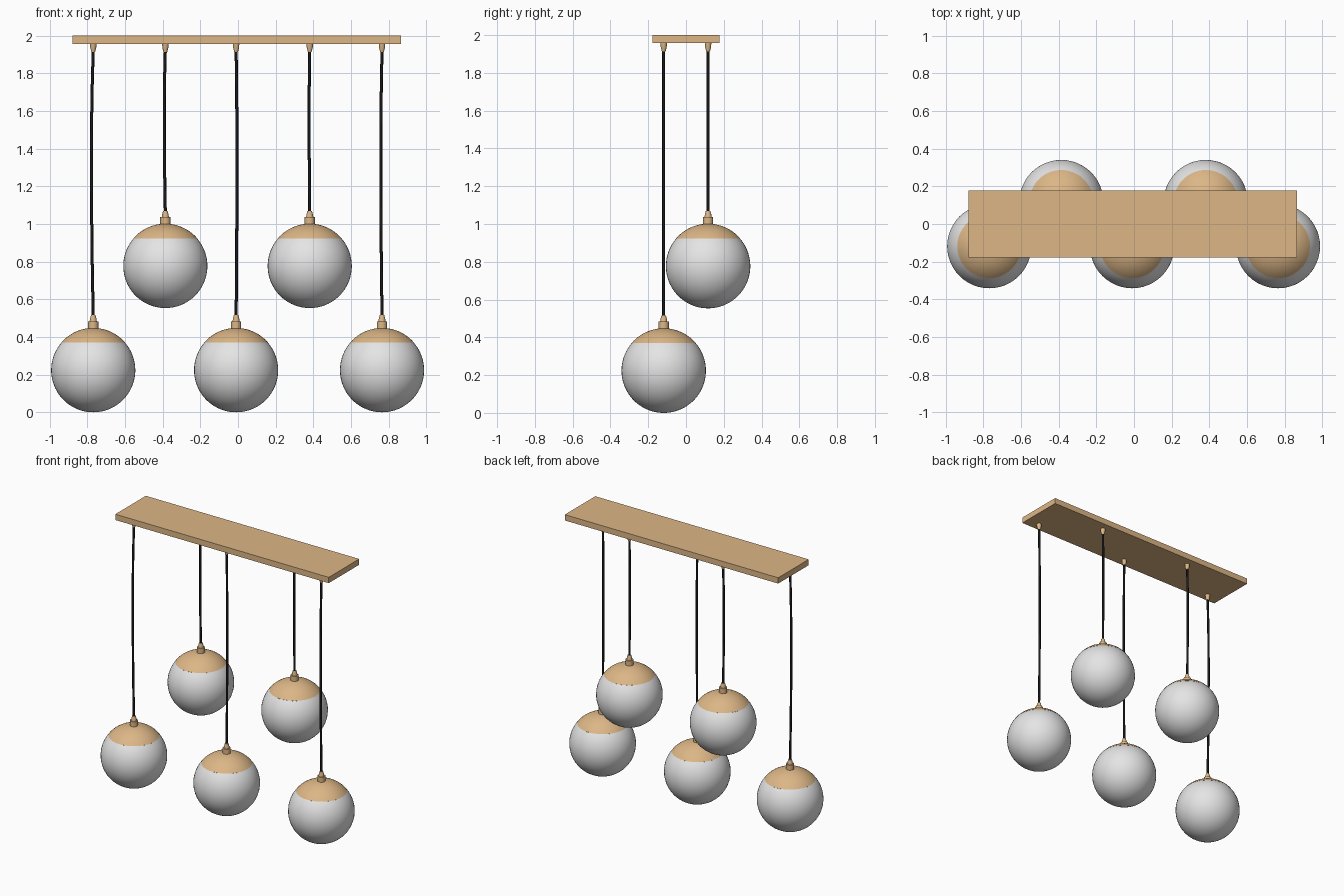
import bpy, bmesh, math
from mathutils import Matrix, Vector

cube = bpy.data.objects.get("Cube")
if cube:
    bpy.data.objects.remove(cube, do_unlink=True)


def material(name, rgb):
    m = bpy.data.materials.new(name)
    m.use_nodes = True
    m.diffuse_color = (*rgb, 1)
    m.node_tree.nodes["Principled BSDF"].inputs["Base Color"].default_value = (*rgb, 1)
    return m


WOOD = material("light wood", (0.72, 0.47, 0.24))
GLASS = material("opal glass", (0.78, 0.78, 0.78))
CORD = material("black cord", (0.01, 0.01, 0.01))


def finish(obj, mat, angle=None):
    obj.data.materials.append(mat)
    if angle:
        bpy.ops.object.select_all(action="DESELECT")
        obj.select_set(True)
        bpy.context.view_layer.objects.active = obj
        bpy.ops.object.shade_smooth_by_angle(angle=math.radians(angle))
    return obj


def lathe(name, profile, origin, mat, steps):
    """Spin (radius, height) points about the vertical axis."""
    bm = bmesh.new()
    verts = [bm.verts.new((r, 0, z)) for r, z in profile]
    edges = [bm.edges.new(pair) for pair in zip(verts, verts[1:])]
    bmesh.ops.spin(bm, geom=verts + edges, axis=(0, 0, 1), cent=(0, 0, 0),
                   angle=math.tau, steps=steps, use_merge=True)
    bmesh.ops.remove_doubles(bm, verts=bm.verts, dist=0.00001)
    bmesh.ops.recalc_face_normals(bm, faces=bm.faces)
    mesh = bpy.data.meshes.new(name)
    bm.to_mesh(mesh)
    bm.free()
    obj = bpy.data.objects.new(name, mesh)
    obj.location = origin
    bpy.context.collection.objects.link(obj)
    return finish(obj, mat, 35)


def arc(radius, start, end, count):
    """Sphere profile between two angles measured from the top."""
    angles = [start + (end - start) * i / count for i in range(count + 1)]
    return [(radius * math.sin(a), radius * math.cos(a)) for a in angles]


def hanging_cord(name, points):
    curve = bpy.data.curves.new(name, "CURVE")
    curve.dimensions = "3D"
    curve.bevel_depth = 0.008
    curve.bevel_resolution = 2
    curve.resolution_u = 8
    spline = curve.splines.new("BEZIER")
    spline.bezier_points.add(len(points) - 1)
    for bp, co in zip(spline.bezier_points, points):
        bp.co = co
        bp.handle_left_type = bp.handle_right_type = "AUTO"
    obj = bpy.data.objects.new(name, curve)
    bpy.context.collection.objects.link(obj)
    finish(obj, CORD)


# Ceiling plate
PLATE_BOTTOM = 1.957
bm = bmesh.new()
bmesh.ops.create_cube(bm, size=1, matrix=Matrix.Translation((-0.006, 0, (2 + PLATE_BOTTOM) / 2))
                      @ Matrix.Diagonal((1.746, 0.356, 2 - PLATE_BOTTOM, 1)))
mesh = bpy.data.meshes.new("ceiling_plate")
bm.to_mesh(mesh)
bm.free()
plate = bpy.data.objects.new("ceiling_plate", mesh)
bpy.context.collection.objects.link(plate)
finish(plate, WOOD)

R = 0.2235
CAP_ANGLE = math.acos(0.146 / R)
SOCKET = [(0, -0.01), (0.027, -0.01), (0.027, 0.036), (0.019, 0.036),
          (0.017, 0.05), (0.012, 0.069), (0, 0.069)]
GRIP = [(0, 0), (0.017, 0), (0.016, -0.02), (0.01, -0.043), (0, -0.043)]

# Pendants: name, x, y, globe centre height, sideways bow of the cord
PENDANTS = [
    ("right_low", -0.769, -0.118, R, -0.009),
    ("right_high", -0.386, 0.117, 0.777, -0.005),
    ("middle_low", -0.01, -0.118, R, 0.004),
    ("left_high", 0.381, 0.117, 0.777, -0.003),
    ("left_low", 0.765, -0.118, R, -0.006),
]

for name, x, y, z, bow in PENDANTS:
    centre = Vector((x, y, z))
    top = z + R

    # Glass globe with a thin wooden cap over its crown
    lathe(name + "_globe", arc(R, CAP_ANGLE, math.pi, 30), centre, GLASS, 48)
    lathe(name + "_cap", arc(R + 0.0008, 0, CAP_ANGLE, 12) + [(0, 0.146)], centre, WOOD, 48)

    # Lamp socket and ceiling cord grip
    lathe(name + "_socket", SOCKET, (x, y, top), WOOD, 24)
    lathe(name + "_cord_grip", GRIP, (x, y, PLATE_BOTTOM), WOOD, 24)

    # Slightly bowed cord
    low, high = top + 0.06, PLATE_BOTTOM - 0.03
    hanging_cord(name + "_cord", [
        (x + bow * k, y, low + (high - low) * t)
        for t, k in ((0, 0), (0.25, 0.7), (0.5, 1), (0.8, 0.8), (1, 0))])
